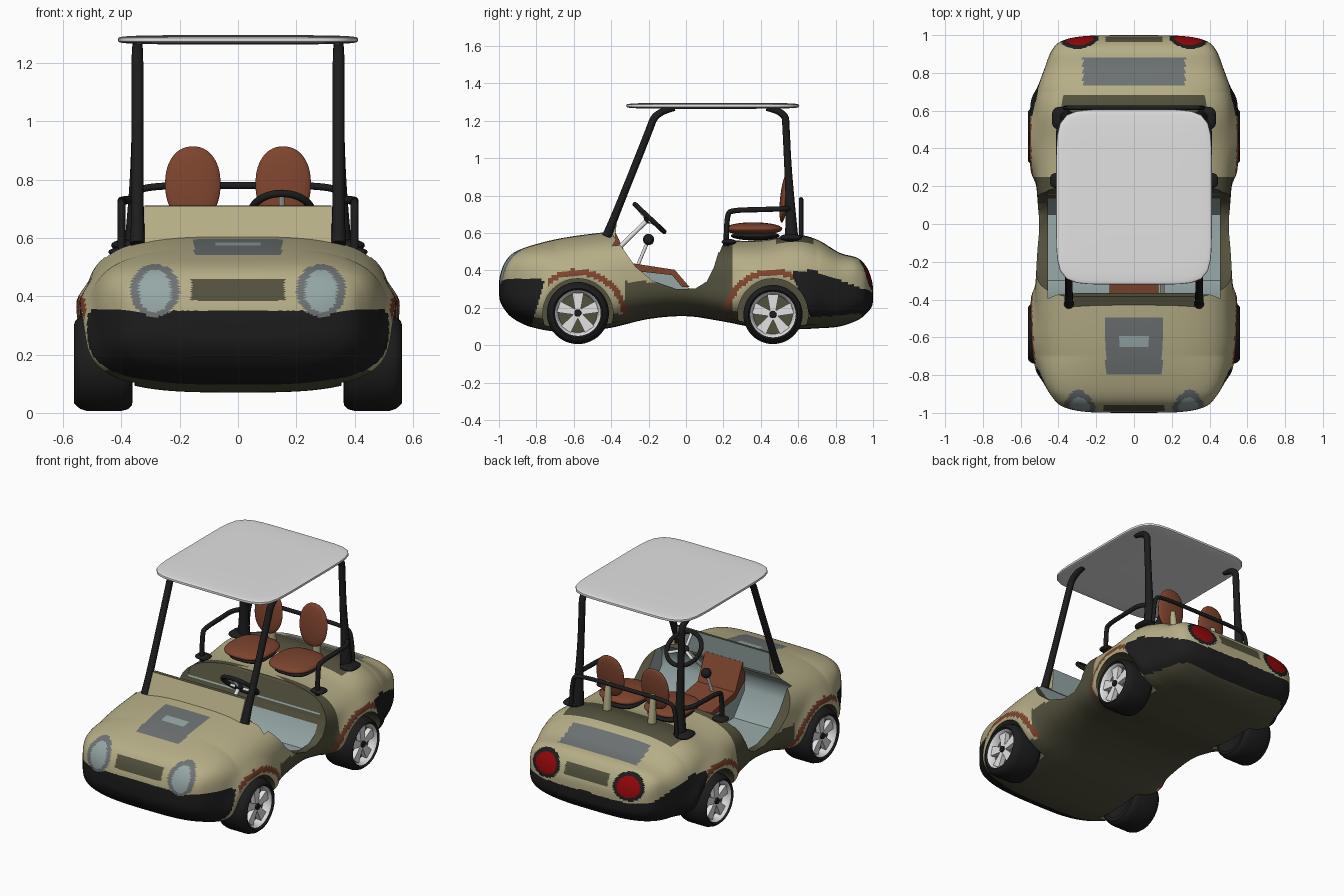
import bpy, bmesh, math
from mathutils import Vector, Matrix

if "Cube" in bpy.data.objects:
    bpy.data.objects.remove(bpy.data.objects["Cube"])

COLOURS = {"beige": (.46, .42, .24), "dark_olive": (.085, .08, .045), "black": (.012, .012, .012),
           "brown": (.205, .057, .027), "pale_blue": (.30, .385, .38), "grey": (.15, .165, .165),
           "white": (.76, .76, .76), "red": (.3, .002, .003)}
MATS = []
for n, c in COLOURS.items():
    m = bpy.data.materials.new(n)
    m.diffuse_color = (*c, 1)
    m.use_nodes = True
    m.node_tree.nodes["Principled BSDF"].inputs["Base Color"].default_value = m.diffuse_color
    MATS.append(m)
BEIGE, OLIVE, BLACK, BROWN, BLUE, GREY, WHITE, RED = range(8)


def finish(name, mesh, angle=35):
    idx = [p.material_index for p in mesh.polygons]
    mesh.materials.clear()
    for m in MATS:
        mesh.materials.append(m)
    mesh.polygons.foreach_set("material_index", idx)
    mesh.shade_smooth()
    mesh.set_sharp_from_angle(angle=math.radians(angle))
    ob = bpy.data.objects.new(name, mesh)
    bpy.context.collection.objects.link(ob)
    return ob


def from_bm(name, bm, mat=None, matrix=None, rule=None):
    if matrix:
        bm.transform(matrix)
    bmesh.ops.recalc_face_normals(bm, faces=bm.faces)
    bm.normal_update()
    for f in bm.faces:
        if rule:
            f.material_index = rule(f.calc_center_median(), f.normal)
        elif mat is not None:
            f.material_index = mat
    mesh = bpy.data.meshes.new(name)
    bm.to_mesh(mesh)
    bm.free()
    return finish(name, mesh)


def rings_to_bm(rings, caps=True):
    """Skin a list of closed rings of points."""
    bm = bmesh.new()
    vs = [[bm.verts.new(p) for p in r] for r in rings]
    n = len(vs[0])
    for a, b in zip(vs, vs[1:]):
        for i in range(n):
            bm.faces.new((a[i], a[(i + 1) % n], b[(i + 1) % n], b[i]))
    if caps:
        bm.faces.new(vs[0])
        bm.faces.new(vs[-1])
    return bm


def polar(t, w, h, n):
    r = (abs(math.cos(t) / w) ** n + abs(math.sin(t) / h) ** n) ** (-1 / n)
    return r * math.cos(t), r * math.sin(t)


def pebble(name, loc, dims, mat, n=2.0, q=2.0, rot=0):
    """Rounded solid: superellipse outline, domed thickness."""
    rings = []
    for i in range(1, 24):
        v = math.pi * (i / 24 - .5)
        s = math.cos(v) ** (2 / q)
        z = math.copysign(abs(math.sin(v)) ** (2 / q), v) * dims[2]
        rings.append([(x * s, y * s, z) for x, y in
                      (polar(math.tau * k / 64, dims[0], dims[1], n) for k in range(64))])
    return from_bm(name, rings_to_bm(rings), mat, Matrix.Translation(loc) @ Matrix.Rotation(rot, 4, 'X'))


def prism(name, pts, x0, x1, mat=None, rule=None):
    return from_bm(name, rings_to_bm([[(x, y, z) for y, z in pts] for x in (x0, x1)]), mat, rule=rule)


def tube(name, pts, r, mat, radii=None):
    cu = bpy.data.curves.new(name, 'CURVE')
    cu.dimensions, cu.bevel_depth, cu.bevel_resolution, cu.use_fill_caps = '3D', r, 4, True
    sp = cu.splines.new('NURBS')
    sp.points.add(len(pts) - 1)
    for i, p in enumerate(pts):
        sp.points[i].co = (*p, 1)
        sp.points[i].radius = radii[i] if radii else 1
    sp.order_u, sp.use_endpoint_u, sp.resolution_u = 3, True, 8
    tmp = bpy.data.objects.new("tmp", cu)
    bpy.context.collection.objects.link(tmp)
    mesh = bpy.data.meshes.new_from_object(tmp.evaluated_get(bpy.context.evaluated_depsgraph_get()))
    bpy.data.objects.remove(tmp)
    ob = finish(name, mesh)
    for p in mesh.polygons:
        p.material_index = mat
    return ob


# ---- body shell: stations of (y, half width, bottom z, top z)
ST = [(-1, .05, .29, .32), (-.995, .25, .24, .37), (-.97, .37, .19, .44), (-.92, .43, .14, .495),
      (-.82, .485, .095, .535), (-.65, .52, .07, .575), (-.42, .525, .09, .605), (-.2, .515, .14, .62),
      (0, .505, .155, .6), (.18, .515, .13, .565), (.4, .535, .09, .56), (.58, .53, .085, .59),
      (.7, .515, .09, .565), (.82, .475, .1, .495), (.92, .435, .135, .465), (.97, .38, .175, .41),
      (.995, .26, .21, .34), (1, .05, .25, .29)]
WHEELS = [("front", -.578, .166), ("rear", .465, .158)]


def station(t):
    i = min(int(t), len(ST) - 2)
    u = t - i
    a, b, c, d = (Vector(ST[min(max(i + k, 0), len(ST) - 1)]) for k in (-1, 0, 1, 2))
    return b + .5 * u * (c - a + u * (2 * a - 5 * b + 4 * c - d + u * (3 * (b - c) + d - a)))


def body_ring(t):
    y, w, zb, zt = station(t)
    zc = zb + .45 * (zt - zb)
    boxy = 3.2 + 1.6 * min(1, max(0, (abs(y) - .7) / .2))
    ring = []
    for k in range(220):
        a = math.tau * (k + .5) / 220
        up = math.sin(a) > 0
        x, z = polar(a, w, zt - zc if up else zc - zb, boxy if up else 3.2)
        z += zc
        if abs(x) > .35:  # flare round the wheels
            for _, wy, _ in WHEELS:
                d = math.hypot(y - wy, z - .17)
                x += math.copysign(.022 * math.exp(-((d - .21) / .05) ** 2), x)
        ring.append((x, max(-1, min(1, y)), z))
    return ring


def paint(c, n):
    x, y, z = abs(c.x), c.y, c.z
    oval = lambda cz, rx, rz: ((x - .285) / rx) ** 2 + ((z - cz) / rz) ** 2 < 1
    if y < -.8:  # headlights and grille
        if oval(.418, .056, .073): return BLUE
        if oval(.42, .085, .09): return GREY
        if x < .16 and .385 < z < .46: return OLIVE
    if y > .85:  # tail lights and grille
        if oval(.375, .075, .06): return RED
        if oval(.375, .1, .08): return BLACK
        if x < .15 and .35 < z < .42: return OLIVE
    if n.z > .5:  # top panels
        if x < .08 and -.65 < y < -.59: return BLUE
        if x < .15 and -.8 < y < -.5: return GREY
        if x < .27 and .73 < y < .88: return GREY
        if x < .38 and .48 < y < .68: return OLIVE
    if z < .35 and y < -.75 - (.36 - z) * .3 and z > .088 + .2 * max(0, x - .33): return BLACK
    if n.z < -.8: return OLIVE
    if y > .57 + max(0, .36 - z) * .45 and z < .4 - max(0, y - .68) * .37 and z > .12: return BLACK
    if x > .4:
        for wy, lim in ((-.58, y > -.74), (.465, y < .6)):
            if lim and .24 < math.hypot(y - wy, z - .135) < .272: return BROWN
    if -.32 < y < .2 and z < .34 or .05 < y < .25 and z < .56: return OLIVE
    return BEIGE


steps = 19 * (len(ST) - 1)
body = from_bm("body", rings_to_bm([body_ring(i / 19) for i in range(steps + 1)]), rule=paint)

# cab opening, footwell and wheel arches are cut out of the shell
cutters = [
    prism("cab_cutter", [(-.4, .8), (-.4, .6), (-.34, .52), (-.27, .42), (-.18, .345), (-.05, .3), (.05, .303),
                         (.11, .34), (.15, .42), (.18, .52), (.21, .56), (.21, .8)], -.7, .7, OLIVE),
    prism("footwell_cutter", [(-.37, .82), (-.37, .57), (-.415, .5), (-.415, .42), (-.3, .28), (.05, .26),
                              (.11, .33), (.16, .45), (.2, .545), (.2, .82)], -.455, .455,
          rule=lambda c, n: OLIVE if c.y > .15 else BLUE)]
for end, wy, r in WHEELS:
    for s in (-1, 1):
        arch = [(wy + .188 * math.cos(math.tau * k / 48), .168 + .188 * math.sin(math.tau * k / 48))
                for k in range(48)]
        cutters.append(prism("arch_cutter", arch, s * .355, s * .75, OLIVE))
for c in cutters:
    c.hide_render = True
    md = body.modifiers.new("cut", 'BOOLEAN')
    md.object, md.operation, md.solver, md.material_mode = c, 'DIFFERENCE', 'EXACT', 'INDEX'
cut = bpy.data.meshes.new_from_object(body.evaluated_get(bpy.context.evaluated_depsgraph_get()))
for o in [body] + cutters:
    bpy.data.objects.remove(o)
finish("body", cut, 40)

# ---- cowl, centre tunnel with its cover
prism("cowl", [(-.44, .58), (-.385, .71), (-.365, .712), (-.38, .56)], -.32, .32,
      rule=lambda c, n: OLIVE if n.z > .8 else BLUE if n.y > .5 else BEIGE)
prism("tunnel", [(-.41, .5), (-.3, .425), (-.06, .39), (.02, .3), (.05, .24), (-.4, .24)], -.12, .12, BLUE)
prism("tunnel_cover", [(-.385, .6), (-.375, .6), (-.3, .44), (-.06, .403), (.02, .31), (-.02, .31), (-.075, .375),
                       (-.3, .4), (-.4, .48)], -.13, .13, BROWN)

# ---- wheels
def wheel(end, wy, r, s):
    prof = [(.001, -.08), (.1, -.085), (.125, -.1), (r - .02, -.098), (r - .007, -.085), (r, -.06), (r, .055),
            (r - .008, .08), (r - .022, .096), (.132, .1), (.122, .09), (.112, .08), (.104, .045), (.001, .045)]
    at = Matrix.Translation((s * .462, wy, r + .006)) @ Matrix.Rotation(0 if s > 0 else math.pi, 4, 'Z')
    rings = [[(x, q * math.cos(math.tau * k / 48), q * math.sin(math.tau * k / 48)) for k in range(48)]
             for q, x in prof]
    inv = at.inverted()

    def rule(c, n):
        p = inv @ c
        q = math.hypot(p.y, p.z)
        return BLACK if p.x < .04 or q > .122 else WHITE if q > .1 else OLIVE
    from_bm(end + "_wheel", rings_to_bm(rings), rule=rule, matrix=at)
    bm = bmesh.new()  # five tapered spokes
    for k in range(5):
        part = bmesh.ops.create_cube(bm, size=1)["verts"]
        for v in part:
            outer = v.co.z > 0
            v.co = (.06 + v.co.x * .03, v.co.y * (.062 if outer else .028), .108 if outer else .012)
        bmesh.ops.rotate(bm, verts=part, cent=(0, 0, 0), matrix=Matrix.Rotation(math.tau * k / 5, 3, 'X'))
    from_bm(end + "_spokes", bm, WHITE, at)
    cap = Matrix.Rotation(math.pi / 2, 4, 'Y')
    bm = bmesh.new()
    bmesh.ops.create_cone(bm, cap_ends=True, segments=24, radius1=.024, radius2=.018, depth=.05)
    from_bm(end + "_hub", bm, BLACK, at @ Matrix.Translation((.06, 0, 0)) @ cap)


for end, wy, r in WHEELS:
    for s in (-1, 1):
        wheel(end, wy, r, s)

# ---- roof and everything mirrored left and right
pebble("roof", (0, .143, 1.28), (.412, .463, .016), WHITE, n=7, q=4.5)
for s in (-1, 1):
    tube("front_pillar", [(s * .345, -.425, .58), (s * .345, -.4, .64), (s * .345, -.2, 1.14), (s * .345, -.16, 1.25),
                          (s * .345, -.06, 1.268)], .02, BLACK, [1.3, 1, 1, 1, .8])
    tube("rear_pillar", [(s * .355, .565, .56), (s * .35, .56, .72), (s * .345, .545, .95), (s * .345, .535, 1.16),
                         (s * .345, .53, 1.25), (s * .345, .43, 1.268)], .02, BLACK, [1.9, 1.3, 1, 1, 1, .8])
    pebble("pillar_foot", (s * .385, .56, .575), (.05, .06, .02), BLACK, n=3)
    tube("armrest", [(s * .4, .215, .53), (s * .4, .215, .7), (s * .4, .25, .722), (s * .4, .4, .725),
                     (s * .4, .53, .73), (s * .36, .555, .73)], .014, BLACK)
    pebble("armrest_foot", (s * .4, .23, .552), (.045, .04, .016), BLACK, n=3)
    pebble("seat_cushion", (s * .155, .36, .622), (.14, .155, .035), BROWN, n=2.7)
    pebble("seat_base", (s * .155, .37, .585), (.115, .13, .025), BLACK, n=3)
    pebble("seat_back", (s * .155, .525, .785), (.095, .13, .022), BROWN, n=2.2, rot=math.radians(84))
    tube("seat_post", [(s * .155, .56, .56), (s * .155, .555, .66), (s * .155, .545, .76)], .026, BEIGE, [1, .9, .6])
tube("back_rail", [(-.365, .615, .58), (-.36, .615, .75), (-.31, .615, .78), (0, .615, .78), (.31, .615, .78),
                   (.36, .615, .75), (.365, .615, .58)], .012, BLACK)

# ---- steering wheel, column and gear lever
c = Vector((.15, -.195, .68))
tilt = Matrix.Translation(c) @ Matrix.Rotation(math.radians(-43), 4, 'X')
ring = [[tuple((.107 + .013 * math.cos(b)) * k for k in (math.cos(a), math.sin(a))) + (.013 * math.sin(b),)
         for b in (math.tau * j / 12 for j in range(12))] for a in (math.tau * i / 48 for i in range(49))]
bm = rings_to_bm(ring, caps=False)
bmesh.ops.remove_doubles(bm, verts=bm.verts, dist=.0005)
from_bm("steering_wheel", bm, BLACK, tilt)
for k in range(3):
    a = math.tau * k / 3 - math.pi / 2
    tube("steering_spoke", [tilt @ Vector((0, 0, -.015)),
                            tilt @ Vector((.107 * math.cos(a), .107 * math.sin(a), 0))], .009, WHITE)
pebble("steering_hub", c - Vector((0, .008, .008)), (.026, .026, .018), BLACK, rot=math.radians(-43))
tube("steering_column", [c - Vector((0, .01, .01)), (.15, -.39, .49)], .012, WHITE)
tube("gear_lever", [(0, -.265, .41), (0, -.2, .565)], .009, WHITE)
pebble("gear_knob", (0, -.2, .565), (.03, .03, .03), BLACK)
